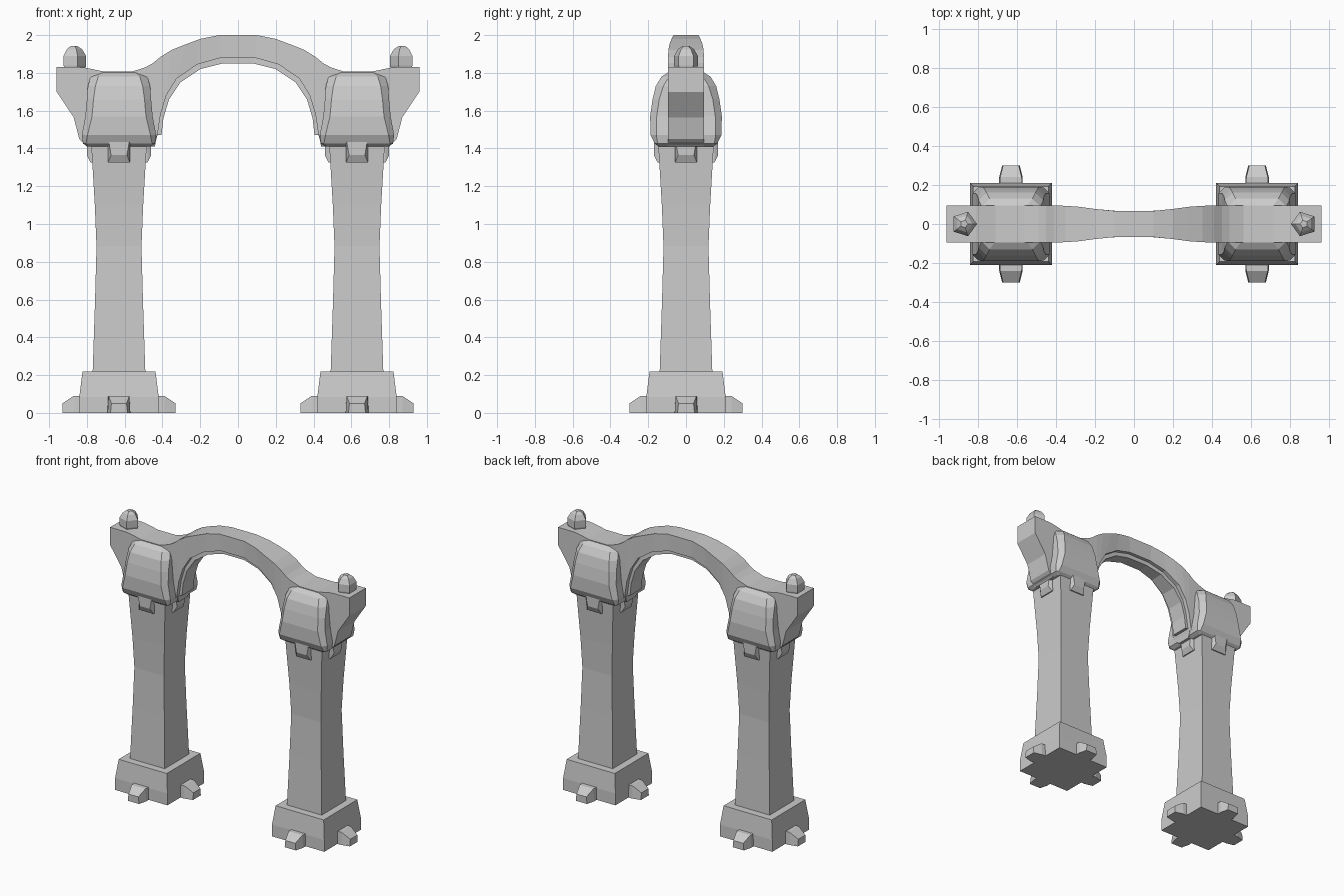
import bpy, bmesh, math
from mathutils import Vector, Matrix

if "Cube" in bpy.data.objects:
    bpy.data.objects.remove(bpy.data.objects["Cube"])

CX = -0.63  # centre of the left pillar


def loft(name, ring_sets, mirror=True):
    """Skin each list of equal-sized rings into a capped solid, all in one object."""
    bm = bmesh.new()
    for rings in ring_sets:
        vs = [[bm.verts.new(p) for p in r] for r in rings]
        n = len(vs[0])
        for a, b in zip(vs, vs[1:]):
            for i in range(n):
                j = (i + 1) % n
                bm.faces.new((a[i], a[j], b[j], b[i]))
        bm.faces.new(vs[0][::-1])
        bm.faces.new(vs[-1])
    bmesh.ops.recalc_face_normals(bm, faces=bm.faces[:])
    me = bpy.data.meshes.new(name)
    bm.to_mesh(me)
    bm.free()
    ob = bpy.data.objects.new(name, me)
    bpy.context.collection.objects.link(ob)
    if mirror:
        ob.modifiers.new("mirror", 'MIRROR').use_mirror_merge = False
    return ob


def rect(z, hx, hy, x=CX):
    return [(x - hx, -hy, z), (x + hx, -hy, z), (x + hx, hy, z), (x - hx, hy, z)]


def octo(z, hx, hy, c):
    pts = [(hx, -hy + c), (hx, hy - c), (hx - c, hy), (-hx + c, hy),
           (-hx, hy - c), (-hx, -hy + c), (-hx + c, -hy), (hx - c, -hy)]
    return [(CX + x, y, z) for x, y in pts]


def four_sides(sections):
    """Sections (distance out, half width, z low, z high) repeated on four sides."""
    sets = []
    for k in range(4):
        m = Matrix.Translation((CX, 0, 0)) @ Matrix.Rotation(k * math.pi / 2, 4, 'Z')
        sets.append([[m @ Vector(p) for p in
                      ((d, -w0, lo), (d, w0, lo), (d, w1, hi), (d, -w1, hi))]
                     for d, w0, w1, lo, hi in sections])
    return sets


# plinth and its four feet
loft("plinth", [[rect(0, .21, .21), rect(.085, .21, .21), rect(.22, .193, .193)]])
loft("plinth_feet", four_sides([(.15, .06, .06, 0, .09), (.24, .06, .055, 0, .09),
                                (.30, .045, .04, 0, .05)]))

# waisted square shaft
loft("shaft", [[rect(z, h, h) for z, h in
                ((.2, .14), (.59, .127), (.88, .119), (1.1, .128), (1.44, .148))]])

# tabs hanging under the capital
loft("capital_tabs", four_sides([(.10, .06, .06, 1.33, 1.48), (.15, .058, .06, 1.325, 1.48),
                                 (.17, .042, .06, 1.365, 1.47)]))

# bulging faceted capital
loft("capital", [[octo(*s) for s in (
    (1.41, .165, .145, .01), (1.425, .19, .165, .015), (1.47, .197, .187, .03),
    (1.57, .178, .19, .035), (1.66, .17, .177, .035), (1.73, .165, .16, .04),
    (1.78, .15, .13, .04), (1.805, .12, .09, .04))]])

# side arm, saddle and arch: (top x, top z, bottom x, bottom z, half depth)
half = [(-.96, 1.83, -.96, 1.70, .095), (-.90, 1.83, -.90, 1.61, .095),
        (-.87, 1.83, -.87, 1.565, .095), (-.84, 1.83, -.84, 1.45, .095),
        (-.81, 1.828, -.80, 1.41, .095), (-.71, 1.807, -.70, 1.41, .095),
        (-.56, 1.807, -.52, 1.41, .095), (-.49, 1.83, -.44, 1.44, .095),
        (-.45, 1.852, -.425, 1.48, .095), (-.41, 1.885, -.41, 1.58, .095),
        (-.35, 1.922, -.38, 1.68, .093), (-.28, 1.95, -.325, 1.77, .088),
        (-.20, 1.98, -.215, 1.845, .077), (-.10, 2.0, -.09, 1.88, .067)]


def strip(data):
    full = data + [(-a, b, -c, d, e) for a, b, c, d, e in reversed(data)]
    return [[(c, -h, d), (a, -h, b), (a, h, b), (c, h, d)] for a, b, c, d, h in full]


loft("arch", [strip(half)], mirror=False)

# narrower rib lining the inside of the arch
inner = [(-.46, 1.47, -.405, 1.47, .065), (-.44, 1.58, -.395, 1.56, .065),
         (-.40, 1.69, -.365, 1.66, .065), (-.34, 1.785, -.305, 1.75, .06),
         (-.22, 1.86, -.20, 1.82, .05), (-.09, 1.90, -.08, 1.85, .042)]
loft("arch_rib", [strip(inner)], mirror=False)

# small corbel under the foot of the arch
loft("arch_corbel", [[rect(1.41, .02, .05, -.46), rect(1.44, .025, .07, -.46),
                      rect(1.475, .03, .08, -.455)]])

# five-sided finials
loft("finial", [[[(-.87 + r * math.cos(k * math.tau / 5), r * math.sin(k * math.tau / 5), z)
                  for k in range(5)]
                 for z, r in ((1.81, .058), (1.84, .066), (1.89, .066),
                              (1.925, .045), (1.942, .02))]])
